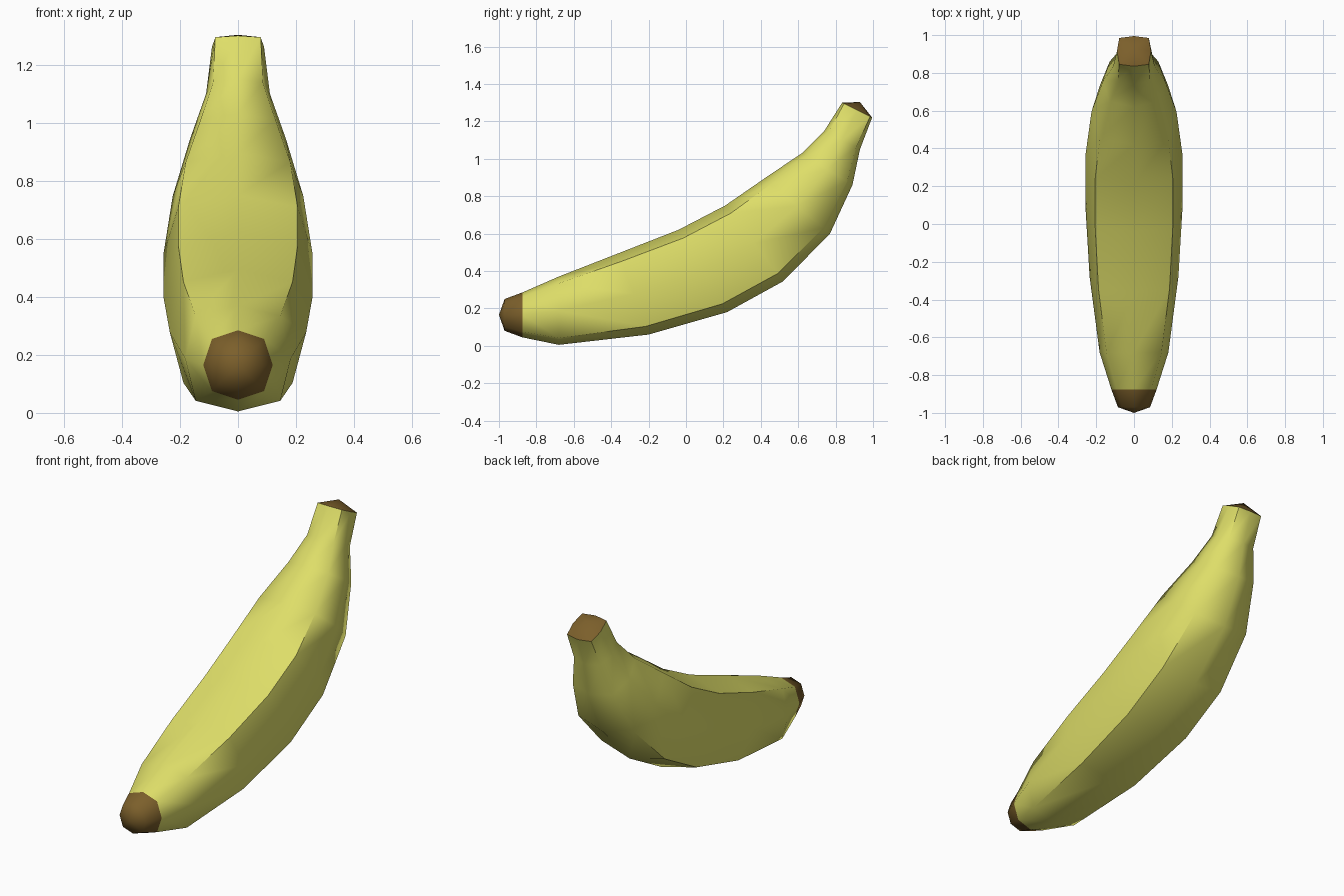
import bpy, bmesh, math
from mathutils import Vector

if "Cube" in bpy.data.objects:
    bpy.data.objects.remove(bpy.data.objects["Cube"])


def material(name, color):
    m = bpy.data.materials.new(name)
    m.diffuse_color = color
    m.use_nodes = True
    m.node_tree.nodes["Principled BSDF"].inputs["Base Color"].default_value = m.diffuse_color
    return m


yellow = material("yellow_peel", (0.73, 0.73, 0.14, 1))
brown = material("brown_ends", (0.20, 0.115, 0.024, 1))


def section(bm, top, bottom, width, q):
    """Ridged eight-sided ring between a top and a bottom (y, z) point."""
    t, b = Vector((0, *top)), Vector((0, *bottom))
    mid, half = (t + b) / 2, (t - b) / 2
    shape = [(0, 1), (q, q), (1, 0), (q, -q), (0, -1), (-q, -q), (-1, 0), (-q, q)]
    return [bm.verts.new(mid + half * v + Vector((u * width, 0, 0))) for u, v in shape]


def loft(name, sections, mat, apex=None):
    """Skin the rings; an apex (y, z) closes the last one with a low dome."""
    bm = bmesh.new()
    rings = [section(bm, *s) for s in sections]
    for a, b in zip(rings, rings[1:]):
        for i in range(8):
            j = (i + 1) % 8
            bm.faces.new((a[i], a[j], b[j], b[i]))
    if apex:
        tip = bm.verts.new((0, *apex))
        last = rings[-1]
        for i in range(8):
            bm.faces.new((last[i], last[(i + 1) % 8], tip))
    if sections[0][0][0] < 0 and apex is None or apex and apex[0] > 0:
        bmesh.ops.reverse_faces(bm, faces=bm.faces[:])
    # make sure the skin faces outwards
    centre = sum((v.co for v in bm.verts), Vector()) / len(bm.verts)
    f = max(bm.faces, key=lambda f: abs(f.normal.x) if f.normal.length else 0)
    bm.normal_update()
    f = max(bm.faces, key=lambda f: abs(f.normal.x))
    if f.normal.dot(f.calc_center_median() - centre) < 0:
        bmesh.ops.reverse_faces(bm, faces=bm.faces[:])
    me = bpy.data.meshes.new(name)
    bm.to_mesh(me)
    bm.free()
    ob = bpy.data.objects.new(name, me)
    bpy.context.collection.objects.link(ob)
    me.materials.append(mat)
    bpy.ops.object.select_all(action='DESELECT')
    ob.select_set(True)
    bpy.context.view_layer.objects.active = ob
    bpy.ops.object.shade_smooth_by_angle(angle=math.radians(60))
    return ob


# top (y, z), bottom (y, z), half width, ridge strength
peel = [
    ((-0.875, 0.285), (-0.875, 0.045), 0.12, 0.75),
    ((-0.68, 0.37), (-0.68, 0.005), 0.182, 0.80),
    ((-0.36, 0.495), (-0.20, 0.06), 0.235, 0.80),
    ((-0.04, 0.62), (0.22, 0.18), 0.257, 0.80),
    ((0.21, 0.75), (0.52, 0.345), 0.257, 0.80),
    ((0.42, 0.895), (0.77, 0.60), 0.225, 0.80),
    ((0.62, 1.03), (0.89, 0.86), 0.165, 0.78),
    ((0.74, 1.15), (0.93, 1.05), 0.11, 0.78),
    ((0.835, 1.30), (0.995, 1.22), 0.09, 0.87),
]
loft("banana_peel", peel, yellow)

# blossom end at the front
loft("blossom_tip", [peel[0], ((-0.97, 0.25), (-0.97, 0.08), 0.085, 0.75)],
     brown, apex=(-1.0, 0.165))

# cut face of the stem
loft("stem_end", [peel[-1]], brown, apex=(0.93, 1.303))
